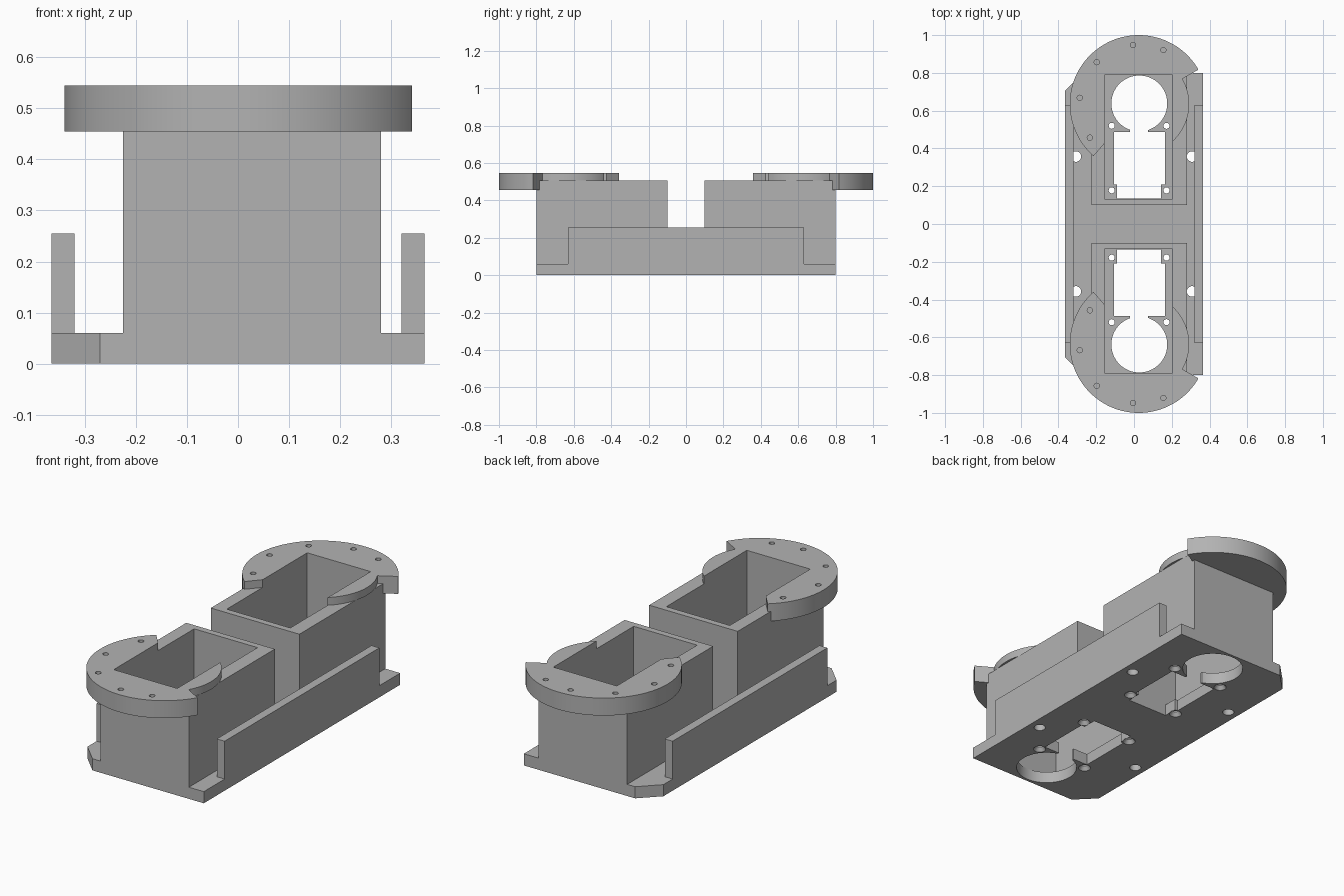
import bpy, bmesh
from math import cos, sin, radians

cube = bpy.data.objects.get("Cube")
if cube:
    bpy.data.objects.remove(cube, do_unlink=True)

grey = bpy.data.materials.new("plain grey")
grey.use_nodes = True
COLOUR = (0.45, 0.45, 0.45, 1)
grey.diffuse_color = COLOUR
grey.node_tree.nodes["Principled BSDF"].inputs["Base Color"].default_value = COLOUR


def rect(x0, x1, y0, y1):
    return [(x0, y0), (x1, y0), (x1, y1), (x0, y1)]


def arc(cx, cy, r, a0=0, a1=360, n=64):
    count = n if a1 - a0 == 360 else n + 1
    angles = [radians(a0 + (a1 - a0) * i / n) for i in range(count)]
    return [(cx + r * cos(a), cy + r * sin(a)) for a in angles]


def prism(name, outline, z0, z1, side=1, top=None):
    """Extrude an outline; side -1 mirrors it in y, top gives a second outline."""
    bm = bmesh.new()
    low = [bm.verts.new((x, y * side, z0)) for x, y in outline]
    high = [bm.verts.new((x, y * side, z1)) for x, y in (top or outline)]
    bm.faces.new(low)
    bm.faces.new(high)
    for i in range(len(low)):
        j = (i + 1) % len(low)
        bm.faces.new((low[i], low[j], high[j], high[i]))
    bmesh.ops.recalc_face_normals(bm, faces=bm.faces)
    mesh = bpy.data.meshes.new(name)
    bm.to_mesh(mesh)
    bm.free()
    mesh.materials.append(grey)
    ob = bpy.data.objects.new(name, mesh)
    bpy.context.collection.objects.link(ob)
    return ob


def combine(ob, others, operation="DIFFERENCE"):
    """Apply booleans and remove the helpers."""
    for other in others:
        mod = ob.modifiers.new("bool", "BOOLEAN")
        mod.operation = operation
        mod.solver = "EXACT"
        mod.object = other
        bpy.context.view_layer.update()
        result = bpy.data.meshes.new_from_object(
            ob.evaluated_get(bpy.context.evaluated_depsgraph_get()))
        ob.modifiers.remove(mod)
        ob.data = result
        bpy.data.objects.remove(other, do_unlink=True)


CX, CY = 0.025, 0.635          # flange centre
BASE, TOWER, TOP = 0.06, 0.505, 0.545
parts = []

# Base plate with two chamfered corners
base = prism("base_plate", [(-0.27, -0.8), (0.365, -0.8), (0.365, 0.8),
                            (-0.27, 0.8), (-0.365, 0.705), (-0.365, -0.705)], 0, BASE)
parts.append(base)

# Side rails
for name, x in (("right_rail", -0.365), ("left_rail", 0.32)):
    parts.append(prism(name, rect(x, x + 0.045, -0.63, 0.63), BASE, 0.255))

for label, side in (("back", 1), ("front", -1)):
    def cutter(outline, z0, z1, top=None):
        ob = prism("cutter", outline, z0, z1, side, top)
        ob.hide_render = True
        return ob

    # Floor openings: round pocket, neck, window between corner tabs
    cuts = [cutter(arc(0.028, 0.638, 0.148), -0.1, 0.2),
            cutter(rect(-0.02, 0.075, 0.46, 0.54), -0.1, 0.2),
            cutter(rect(-0.106, 0.164, 0.208, 0.488), -0.1, 0.2),
            cutter(rect(-0.09, 0.143, 0.135, 0.25), -0.1, 0.2)]
    # Countersunk screw holes at the window corners
    for x in (-0.118, 0.172):
        for y in (0.178, 0.52):
            cuts.append(cutter(arc(x, y, 0.016, n=24), -0.1, 0.2))
            cuts.append(cutter(arc(x, y, 0.034, n=24), -0.005, 0.02,
                               arc(x, y, 0.016, n=24)))
    # Mounting holes beside the rails
    for x in (-0.308, 0.308):
        cuts.append(cutter(arc(x, 0.357, 0.028, n=32), -0.1, 0.2))
    combine(base, cuts)

    # Open rectangular tower
    outer = rect(-0.225, 0.28, 0.1, 0.8)
    cavity = rect(-0.157, 0.205, 0.133, 0.788)
    tower = prism(label + "_tower", outer, BASE, TOWER, side)
    combine(tower, [cutter(cavity, 0, 1)])
    parts.append(tower)

    # Flange: thick outer sector joined to a thinner inner disc
    flange = prism(label + "_flange", [(CX, CY)] + arc(CX, CY, 0.365, 30, 229, 80),
                   0.455, TOP, side)
    combine(flange, [prism("disc", arc(CX, CY, 0.267, n=96), TOWER, TOP, side)], "UNION")
    cuts = [cutter(cavity, 0, 1), cutter(outer, 0, TOWER)]
    # Blind screw holes around the flange
    for angle in (65.5, 95.5, 135, 174, 214.5):
        a = radians(angle)
        cuts.append(cutter(arc(CX + 0.314 * cos(a), CY + 0.314 * sin(a), 0.014, n=20),
                           0.5, 0.6))
    combine(flange, cuts)
    parts.append(flange)

# Smooth the round walls, keep the edges sharp
bpy.ops.object.select_all(action="DESELECT")
for ob in parts:
    ob.select_set(True)
bpy.context.view_layer.objects.active = base
bpy.ops.object.shade_smooth_by_angle(angle=radians(30))
